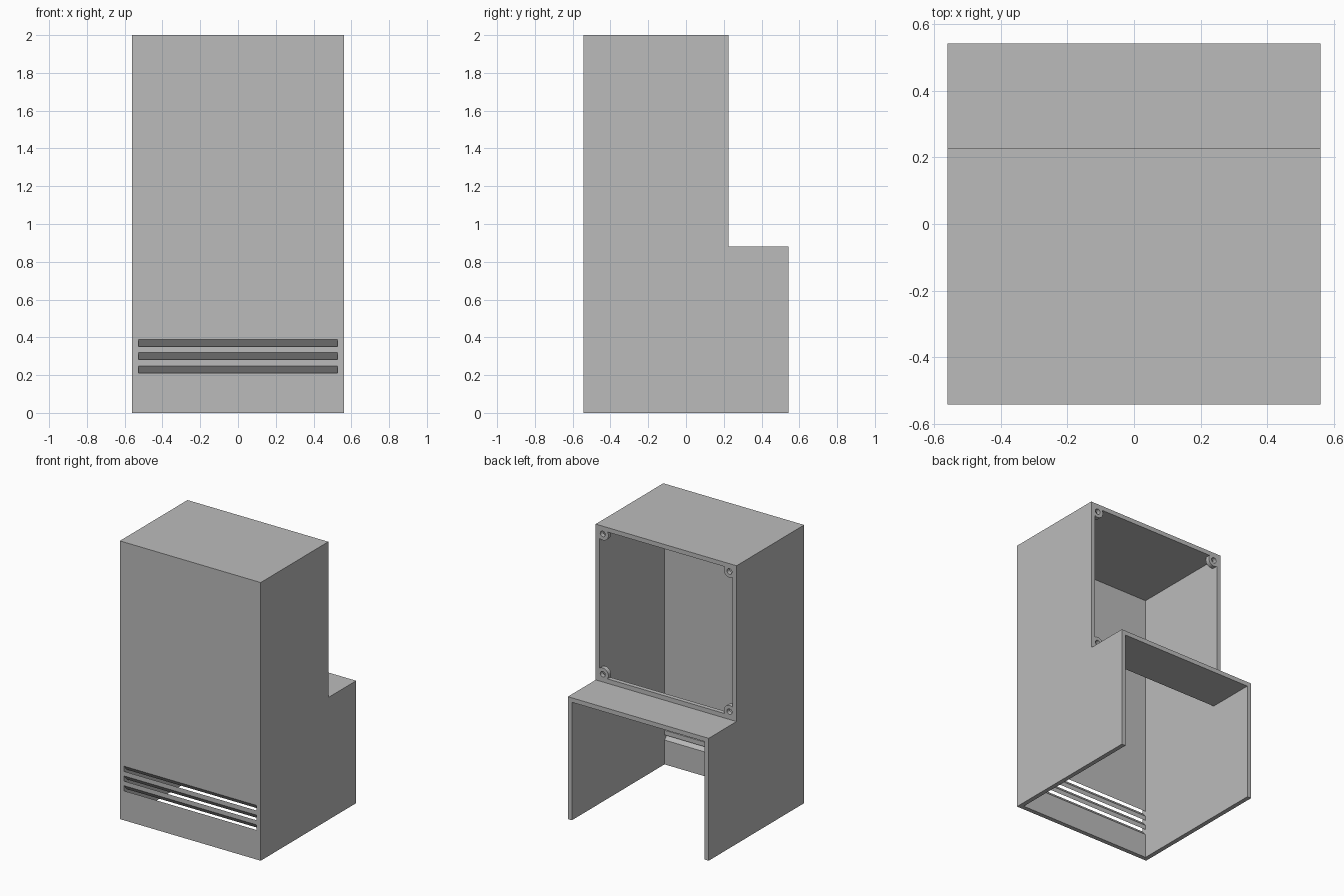
import bpy, bmesh
from mathutils import Matrix

if "Cube" in bpy.data.objects:
    bpy.data.objects.remove(bpy.data.objects["Cube"], do_unlink=True)

HX, Y0, Y1, YS = 0.56, -0.542, 0.542, 0.226   # half width, front, back, step
ZS, ZT, W = 0.88, 2.0, 0.032                  # step height, top, wall

grey = bpy.data.materials.new("Plain grey")
grey.use_nodes = True
COLOUR = (0.5, 0.5, 0.5, 1)
grey.diffuse_color = COLOUR
grey.node_tree.nodes["Principled BSDF"].inputs["Base Color"].default_value = COLOUR


def make(name, bm):
    bmesh.ops.recalc_face_normals(bm, faces=bm.faces[:])
    mesh = bpy.data.meshes.new(name)
    bm.to_mesh(mesh)
    bm.free()
    mesh.materials.append(grey)
    ob = bpy.data.objects.new(name, mesh)
    bpy.context.collection.objects.link(ob)
    return ob


def add_prism(bm, profile, hx):
    """Side profile of (y, z) points, extruded across the width."""
    face = bm.faces.new([bm.verts.new((-hx, y, z)) for y, z in profile])
    out = bmesh.ops.extrude_face_region(bm, geom=[face])["geom"]
    verts = [v for v in out if isinstance(v, bmesh.types.BMVert)]
    bmesh.ops.translate(bm, verts=verts, vec=(2 * hx, 0, 0))


def prisms(name, profiles, hx):
    bm = bmesh.new()
    for p in profiles:
        add_prism(bm, p, hx)
    return make(name, bm)


def corner_cylinders(name, radius, ya, yb, segments):
    """Four cylinders along y, one at each corner of the upper opening."""
    bm = bmesh.new()
    inset = 0.056
    for x in (-HX + inset, HX - inset):
        for z in (ZS + inset, ZT - inset):
            m = Matrix.Translation((x, (ya + yb) / 2, z)) @ Matrix.Rotation(1.5707963, 4, "X")
            bmesh.ops.create_cone(bm, cap_ends=True, segments=segments, radius1=radius,
                                  radius2=radius, depth=yb - ya, matrix=m)
    return make(name, bm)


def combine(target, tool, operation):
    mod = target.modifiers.new(operation, "BOOLEAN")
    mod.operation, mod.solver, mod.object = operation, "EXACT", tool
    bpy.context.view_layer.objects.active = target
    bpy.ops.object.modifier_apply(modifier=mod.name)
    bpy.data.objects.remove(tool, do_unlink=True)


# Stepped housing
housing = prisms("housing", [[(Y0, 0), (Y1, 0), (Y1, ZS), (YS, ZS), (YS, ZT), (Y0, ZT)]], HX)

# Hollow inside, open below, at the lower back and at the upper back
yi, out = Y0 + W, 0.1
cavity = [(yi, -out), (Y1 + out, -out), (Y1 + out, ZS - W), (YS - W, ZS - W),
          (YS - W, ZS + W), (YS + out, ZS + W), (YS + out, ZT - W), (yi, ZT - W)]
combine(housing, prisms("cavity", [cavity], HX - W), "DIFFERENCE")

# Three vent slots, sloping down towards the inside
height, e = 0.037, 0.01
slope = height / W
slots = []
for i in range(3):
    z = 0.212 + 0.07 * i
    ya, yb = Y0 - e, yi + e
    za, zb = z + e * slope, z - (W + e) * slope
    slots.append([(ya, za), (yb, zb), (yb, zb + height), (ya, za + height)])
combine(housing, prisms("slots", slots, HX - W - 0.001), "DIFFERENCE")

# Screw bosses in the corners of the upper opening, with holes
combine(housing, corner_cylinders("bosses", 0.045, YS - W, YS, 32), "UNION")
combine(housing, corner_cylinders("holes", 0.02, YS - W - e, YS + e, 24), "DIFFERENCE")

# Smooth the round parts only
bpy.ops.object.select_all(action="DESELECT")
housing.select_set(True)
bpy.context.view_layer.objects.active = housing
bpy.ops.object.shade_smooth_by_angle(angle=0.5)
